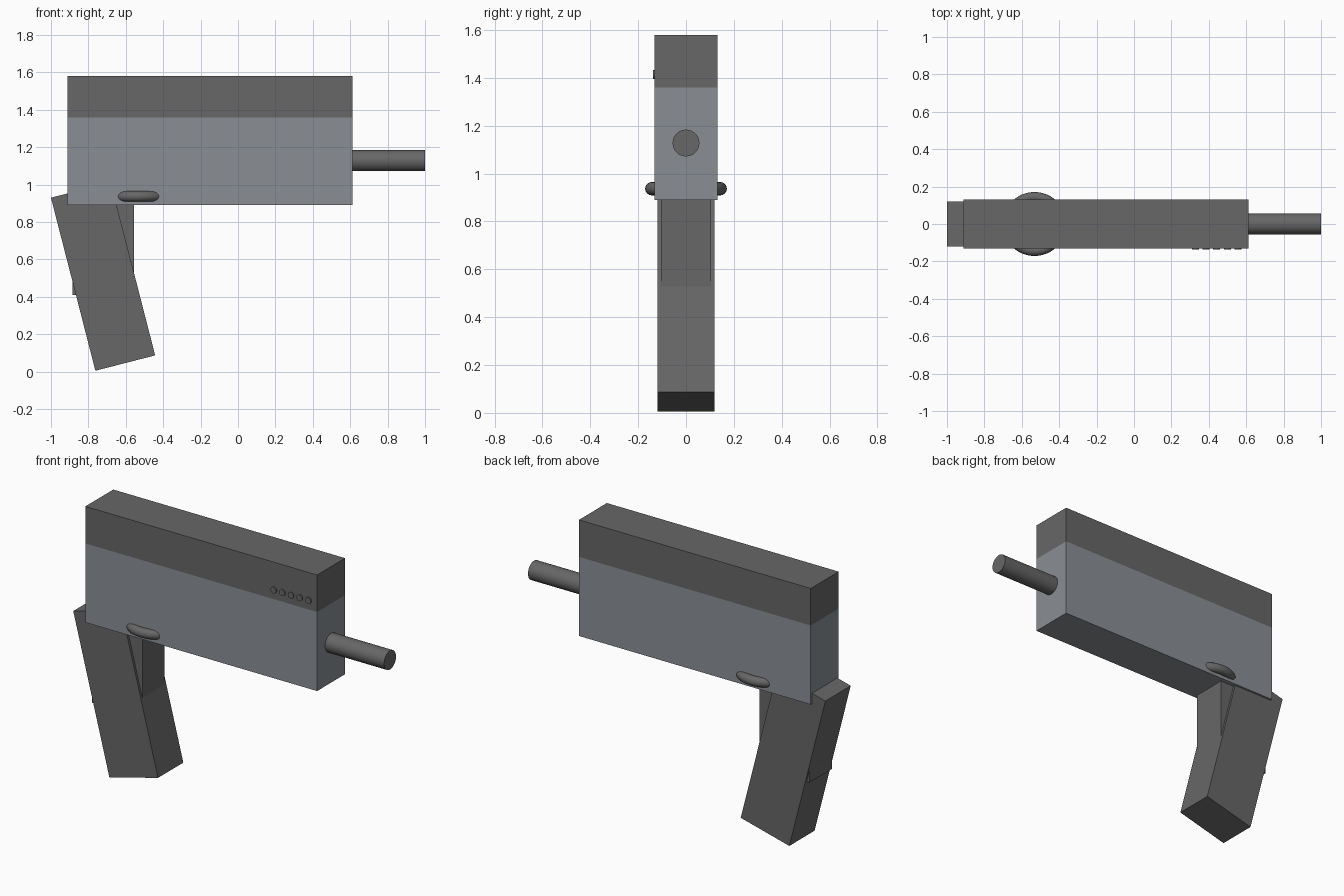
import bpy
import bmesh
import math
from mathutils import Matrix, Vector

cube = bpy.data.objects.get("Cube")
if cube:
    bpy.data.objects.remove(cube, do_unlink=True)


def material(name, color):
    mat = bpy.data.materials.new(name)
    mat.use_nodes = True
    mat.diffuse_color = (*color, 1)
    mat.node_tree.nodes["Principled BSDF"].inputs["Base Color"].default_value = (*color, 1)
    return mat


dark_grey = material("dark_grey", (0.135, 0.135, 0.135))
blue_grey = material("blue_grey", (0.255, 0.275, 0.30))


def box(name, low, high, mat):
    low, high = Vector(low), Vector(high)
    bm = bmesh.new()
    bmesh.ops.create_cube(bm, size=1, matrix=Matrix.Translation((low + high) / 2)
                          @ Matrix.Diagonal((*(high - low), 1)))
    mesh = bpy.data.meshes.new(name)
    bm.to_mesh(mesh)
    bm.free()
    mesh.materials.append(mat)
    obj = bpy.data.objects.new(name, mesh)
    bpy.context.collection.objects.link(obj)
    return obj


def smooth(name, mat):
    obj = bpy.context.object
    obj.name = name
    obj.data.materials.append(mat)
    bpy.ops.object.shade_smooth_by_angle(angle=math.radians(40))
    return obj


def cylinder(name, radius, depth, location, rotation):
    bpy.ops.mesh.primitive_cylinder_add(vertices=32, radius=radius, depth=depth,
                                        location=location, rotation=rotation)
    return smooth(name, dark_grey)


# Body and top slide
box("body", (-0.912, -0.131, 0.89), (0.612, 0.131, 1.36), blue_grey)
box("slide", (-0.912, -0.131, 1.36), (0.612, 0.131, 1.58), dark_grey)

# Barrel
cylinder("barrel", 0.056, 0.43, (0.785, 0, 1.128), (0, math.pi / 2, 0))

# Leaning grip, hung from its top rear corner
grip = box("grip", (0, -0.119, -0.955), (0.33, 0.119, 0), dark_grey)
grip.location = (-1, 0, 0.93)
grip.rotation_euler.y = math.radians(-14.4)

# Upright block between grip and body
box("grip_block", (-0.886, -0.105, 0.41), (-0.556, 0.105, 0.9), dark_grey)

# Trigger ring bulging out of both sides of the body
bpy.ops.mesh.primitive_torus_add(location=(-0.532, 0, 0.937), major_radius=0.143,
                                 minor_radius=0.028, major_segments=48, minor_segments=16)
smooth("trigger_ring", dark_grey)

# Row of studs on the front side
for i in range(5):
    cylinder(f"stud_{i + 1}", 0.019, 0.02, (0.328 + i * 0.057, -0.127, 1.415),
             (math.pi / 2, 0, 0))
